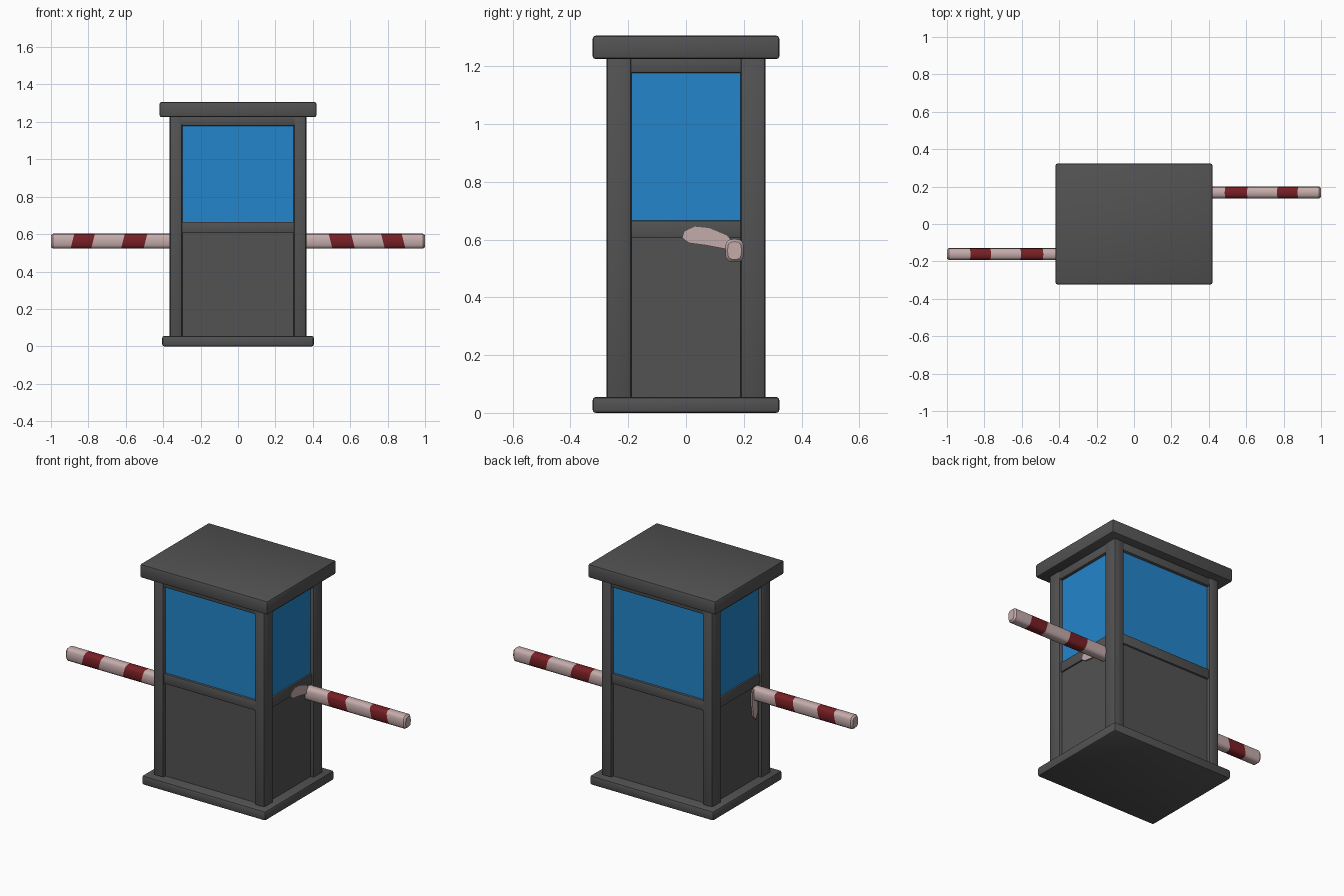
import bpy, bmesh, math
from mathutils import Vector

if "Cube" in bpy.data.objects:
    bpy.data.objects.remove(bpy.data.objects["Cube"])


def material(name, rgb):
    m = bpy.data.materials.new(name)
    m.diffuse_color = (*rgb, 1)
    m.use_nodes = True
    m.node_tree.nodes["Principled BSDF"].inputs["Base Color"].default_value = m.diffuse_color
    return m


GREY = material("dark grey", (0.085, 0.085, 0.085))
BLUE = material("window blue", (0.017, 0.235, 0.60))
PALE = material("pale pink", (0.56, 0.41, 0.41))
RED = material("dark red", (0.19, 0.014, 0.018))


def finish(bm, name, mats, bevel=0, segments=2):
    bmesh.ops.recalc_face_normals(bm, faces=bm.faces)
    if bevel:
        bmesh.ops.bevel(bm, geom=list(bm.edges), offset=bevel, segments=segments,
                        profile=0.5, affect='EDGES')
    me = bpy.data.meshes.new(name)
    bm.to_mesh(me)
    bm.free()
    ob = bpy.data.objects.new(name, me)
    bpy.context.collection.objects.link(ob)
    for m in mats:
        me.materials.append(m)
    bpy.context.view_layer.objects.active = ob
    ob.select_set(True)
    bpy.ops.object.shade_smooth_by_angle(angle=math.radians(35))
    ob.select_set(False)
    return ob


def box(name, x, y, z, mat, bevel=0):
    bm = bmesh.new()
    bmesh.ops.create_cube(bm, size=1)
    for v in bm.verts:
        for i, (a, b) in enumerate((x, y, z)):
            v.co[i] = (a + b) / 2 + v.co[i] * (b - a)
    return finish(bm, name, [mat], bevel)


# Base, roof, lower walls and glazed upper block
box("base", (-.405, .405), (-.323, .323), (0, .055), GREY, .01)
box("roof", (-.419, .419), (-.323, .323), (1.225, 1.306), GREY, .01)
box("lower_walls", (-.345, .345), (-.255, .255), (.04, .64), GREY)
box("windows", (-.343, .343), (-.253, .253), (.64, 1.2), BLUE)

# Corner posts
for sx in (-1, 1):
    for sy in (-1, 1):
        box("corner_post", sorted((sx * .298, sx * .365)),
            sorted((sy * .188, sy * .275)), (.04, 1.24), GREY, .012)

# Window sills and top beams between posts
box("sill_long", (-.31, .31), (-.266, .266), (.605, .666), GREY, .006)
box("sill_side", (-.353, .353), (-.2, .2), (.605, .666), GREY, .004)
box("beam_long", (-.31, .31), (-.27, .27), (1.178, 1.24), GREY, .008)
box("beam_side", (-.36, .36), (-.2, .2), (1.176, 1.24), GREY, .008)


# Barrier arm: rounded square bar with slanted red stripes
def arm(name, side, y, z=.562):
    stations = [.33, .495, .615, .775, .885, .99, 1.0]
    bm = bmesh.new()
    rings = []
    for i, x in enumerate(stations):
        sx, sz = (.032, .04) if i < 6 else (.024, .031)
        ring = []
        for k in range(16):
            a = math.tau * k / 16
            c, s = math.cos(a), math.sin(a)
            dy = sx * math.copysign(abs(c) ** .65, c)
            dz = sz * math.copysign(abs(s) ** .65, s)
            slant = -.25 * dz if 0 < i < 5 else 0
            ring.append(bm.verts.new((side * (x + slant), y + dy, z + dz)))
        rings.append(ring)
    for i in range(len(rings) - 1):
        for k in range(16):
            j = (k + 1) % 16
            f = bm.faces.new((rings[i][k], rings[i][j], rings[i + 1][j], rings[i + 1][k]))
            f.material_index = 1 if i in (1, 3) else 0
    bm.faces.new(rings[0])
    bm.faces.new(rings[-1])
    finish(bm, name, [PALE, RED])


arm("barrier_arm_right", 1, .168)
arm("barrier_arm_left", -1, -.161)


# Pale paint patches on the side walls next to the arms
def patch(name, side, outline):
    bm = bmesh.new()
    face = bm.faces.new([bm.verts.new((side * .345, y, z)) for y, z in outline])
    ext = bmesh.ops.extrude_face_region(bm, geom=[face])
    for v in ext["geom"]:
        if isinstance(v, bmesh.types.BMVert):
            v.co += Vector((side * .0095, 0, 0))
    finish(bm, name, [PALE])


patch("paint_patch_right", 1, [(-.012, .605), (-.005, .628), (.03, .645), (.08, .64),
                               (.14, .615), (.165, .59), (.15, .565), (.07, .58), (.01, .588)])
patch("paint_patch_left", -1, [(-.17, .6), (-.12, .59), (-.115, .52), (-.13, .43),
                               (-.15, .41), (-.17, .45)])
